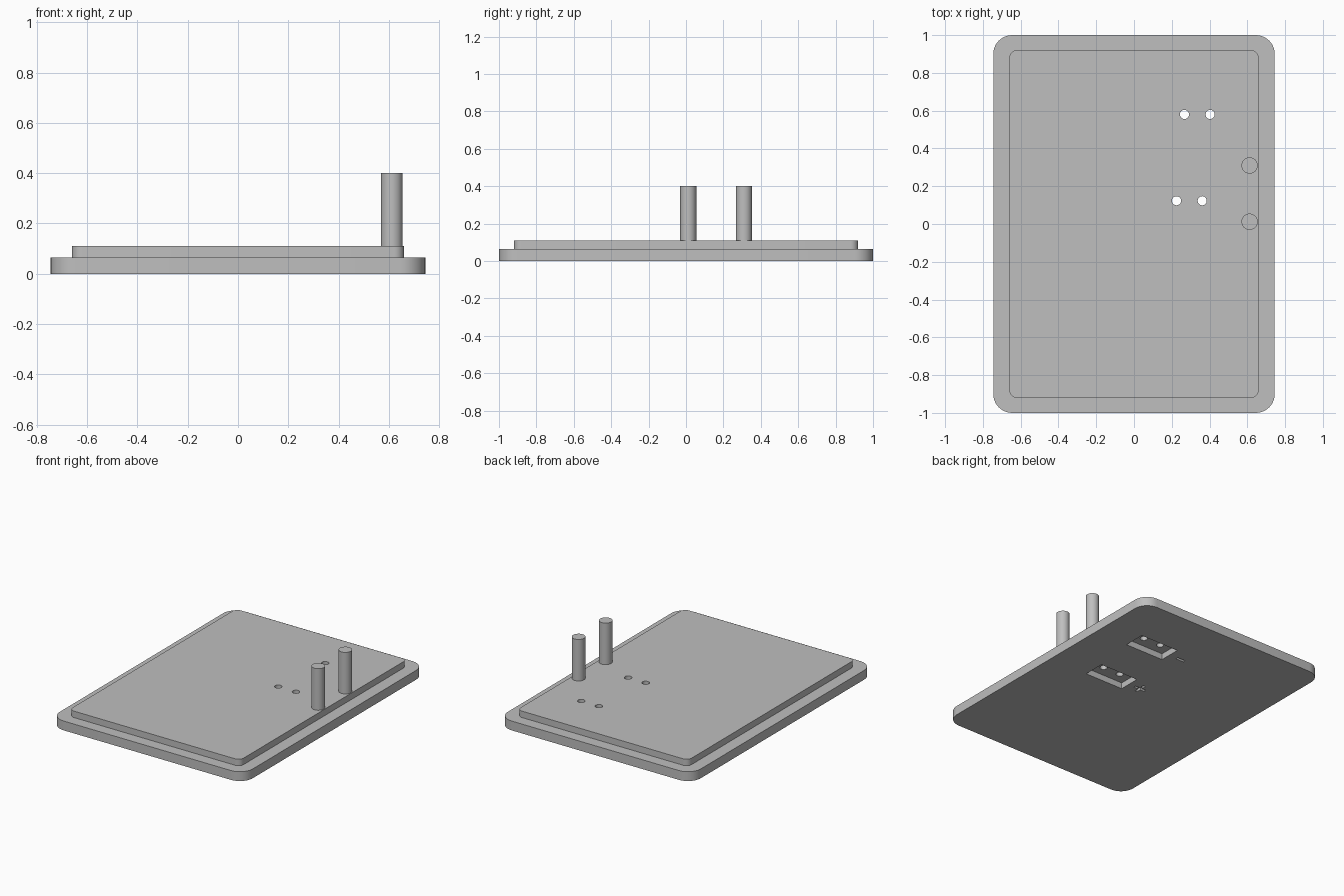
import bpy, bmesh
from mathutils import Matrix, Vector

cube = bpy.data.objects.get("Cube")
if cube:
    bpy.data.objects.remove(cube, do_unlink=True)

grey = bpy.data.materials.new("light_grey")
grey.use_nodes = True
GREY = (0.52, 0.52, 0.52, 1)
grey.diffuse_color = GREY
grey.node_tree.nodes["Principled BSDF"].inputs["Base Color"].default_value = GREY


def finish(name, bm):
    bmesh.ops.recalc_face_normals(bm, faces=bm.faces)
    mesh = bpy.data.meshes.new(name)
    bm.to_mesh(mesh)
    bm.free()
    mesh.materials.append(grey)
    obj = bpy.data.objects.new(name, mesh)
    bpy.context.collection.objects.link(obj)
    return obj


def block(name, x, y, hx, hy, z0, z1, radius=0):
    """Box from half sizes, with optional rounded upright edges."""
    bm = bmesh.new()
    size = Matrix.Diagonal((2 * hx, 2 * hy, z1 - z0, 1))
    place = Matrix.Translation((x, y, (z0 + z1) / 2))
    bmesh.ops.create_cube(bm, size=1, matrix=place @ size)
    if radius:
        upright = [e for e in bm.edges
                   if abs(e.verts[0].co.z - e.verts[1].co.z) > 1e-4]
        bmesh.ops.bevel(bm, geom=upright, offset=radius, segments=10,
                        profile=0.5, affect='EDGES')
    return finish(name, bm)


def rod(name, x, y, r, z0, z1):
    bm = bmesh.new()
    bmesh.ops.create_cone(bm, cap_ends=True, segments=40, radius1=r, radius2=r,
                          depth=z1 - z0,
                          matrix=Matrix.Translation((x, y, (z0 + z1) / 2)))
    return finish(name, bm)


def combine(target, tool, operation):
    """Apply a boolean and remove its helper."""
    tool.hide_render = True
    mod = target.modifiers.new("cut", 'BOOLEAN')
    mod.operation = operation
    mod.solver = 'EXACT'
    mod.object = tool
    select(target)
    bpy.ops.object.modifier_apply(modifier=mod.name)
    bpy.data.objects.remove(tool, do_unlink=True)


def select(obj):
    bpy.ops.object.select_all(action='DESELECT')
    obj.select_set(True)
    bpy.context.view_layer.objects.active = obj


# Stepped cover: wide rim with a raised panel
STEP, TOP = 0.065, 0.11
cover = block("cover_plate", 0, 0, 0.745, 1.0, 0, STEP, radius=0.1)
combine(cover, block("raised_panel", 0, 0, 0.66, 0.92, 0.02, TOP, radius=0.04), 'UNION')

# Underside contact pockets, each with two through holes
for x, y in ((0.293, 0.123), (0.335, 0.58)):
    combine(cover, block("pocket_cutter", x, y, 0.15, 0.077, -0.05, 0.043), 'DIFFERENCE')
    for side in (-1, 1):
        combine(cover, rod("hole_cutter", x + side * 0.068, y, 0.024, -0.1, 0.2), 'DIFFERENCE')

# Engraved polarity grooves beside the pockets
for x, y, hx, hy in ((0.05, 0.121, 0.043, 0.009), (0.05, 0.121, 0.009, 0.043),
                     (0.09, 0.578, 0.032, 0.009)):
    combine(cover, block("groove_cutter", x, y, hx, hy, -0.05, 0.02), 'DIFFERENCE')

# Two upright pins near the side edge
pins = [rod(name, 0.612, y, 0.043, TOP, 0.4)
        for name, y in (("front_pin", 0.012), ("rear_pin", 0.31))]

# Smooth the round walls, keep the hard edges
for obj in [cover] + pins:
    select(obj)
    bpy.ops.object.shade_smooth_by_angle(angle=0.6)
